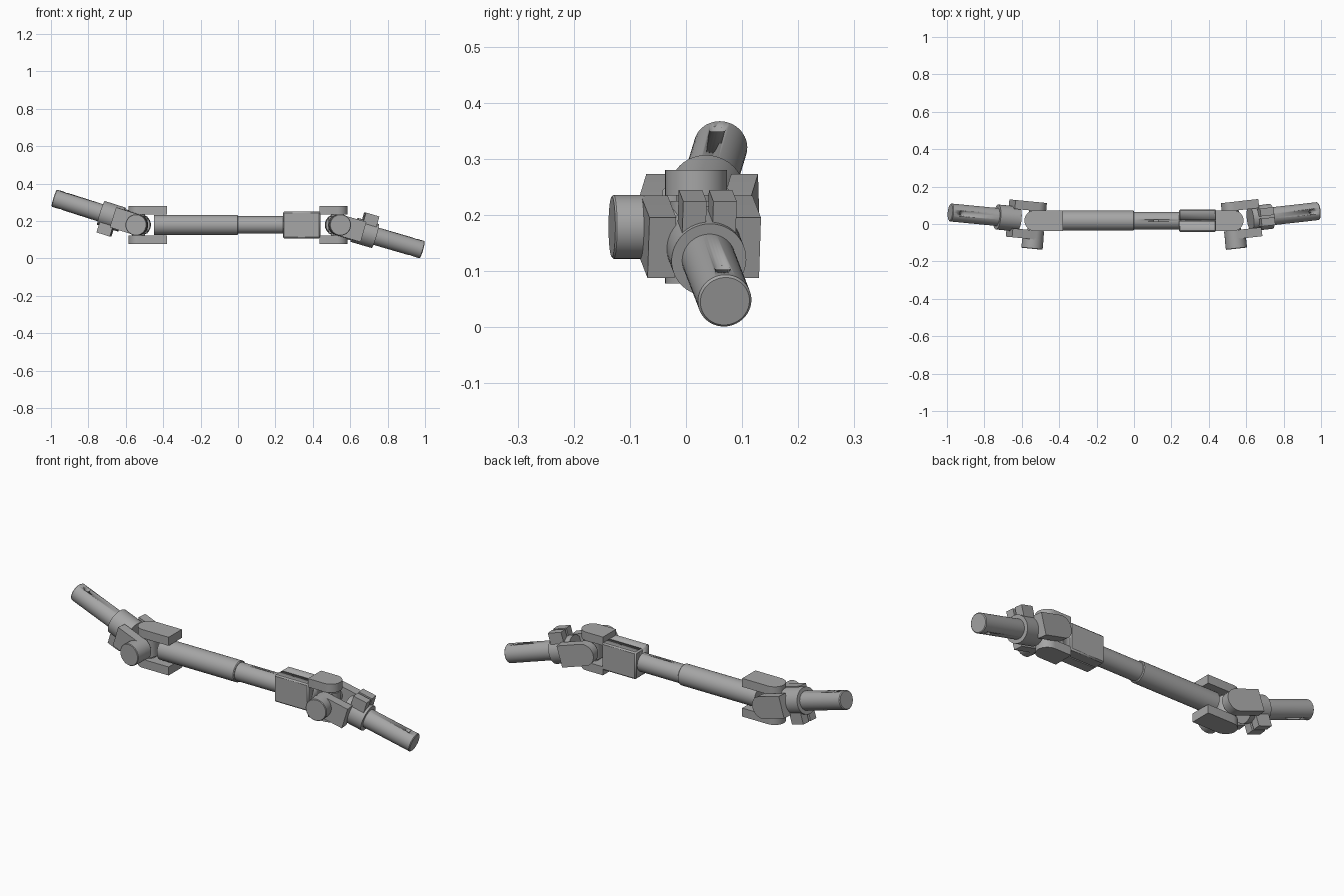
import bpy, bmesh, math
from mathutils import Matrix, Vector

if "Cube" in bpy.data.objects:
    bpy.data.objects.remove(bpy.data.objects["Cube"], do_unlink=True)

STEEL = (0.38, 0.38, 0.38, 1)
mat = bpy.data.materials.new("grey_steel")
mat.use_nodes = True
mat.diffuse_color = STEEL
mat.node_tree.nodes["Principled BSDF"].inputs["Base Color"].default_value = STEEL

CY, CZ, JX = 0.018, 0.179, 0.531       # shaft axis and joint distance
CENTRE = Matrix.Translation((0, CY, CZ))


def finish(bm, name, frame):
    bmesh.ops.recalc_face_normals(bm, faces=bm.faces)
    mesh = bpy.data.meshes.new(name)
    bm.to_mesh(mesh)
    bm.free()
    mesh.materials.append(mat)
    ob = bpy.data.objects.new(name, mesh)
    bpy.context.collection.objects.link(ob)
    ob.matrix_world = frame
    bpy.ops.object.select_all(action='DESELECT')
    ob.select_set(True)
    bpy.context.view_layer.objects.active = ob
    bpy.ops.object.shade_smooth_by_angle(angle=math.radians(35))
    return ob


def box(name, frame, x, y, z):
    """Box from (min, max) pairs."""
    bm = bmesh.new()
    size = [abs(b - a) for a, b in (x, y, z)]
    mid = Vector([(a + b) / 2 for a, b in (x, y, z)])
    bmesh.ops.create_cube(bm, size=1, matrix=Matrix.Translation(mid) @ Matrix.Diagonal((*size, 1)))
    return finish(bm, name, frame)


def rod(name, frame, axis, radius, start, end, offset=(0, 0, 0), chamfer=0):
    """Round bar along a local axis, chamfered at its far end."""
    bm = bmesh.new()
    tip = end - math.copysign(chamfer, end - start)
    profile = [(0, start), (radius, start), (radius, tip)]
    if chamfer:
        profile.append((radius - chamfer, end))
    profile.append((0, end))
    pts = [bm.verts.new((r, 0, h)) for r, h in profile]
    edges = [bm.edges.new(pair) for pair in zip(pts, pts[1:])]
    bmesh.ops.spin(bm, geom=pts + edges, cent=(0, 0, 0), axis=(0, 0, 1),
                   angle=math.tau, steps=48, use_duplicate=False)
    bmesh.ops.remove_doubles(bm, verts=bm.verts, dist=1e-5)
    turn = {"x": Matrix.Rotation(math.pi / 2, 4, 'Y'),
            "y": Matrix.Rotation(-math.pi / 2, 4, 'X'),
            "z": Matrix()}[axis]
    bm.transform(Matrix.Translation(offset) @ turn)
    return finish(bm, name, frame)


def ear(name, frame, half, x0, x1, low, high, upright):
    """Plate with a round end about x0 and a square end at x1."""
    bm = bmesh.new()
    s = math.copysign(1, x1 - x0)
    outline = [(x1, -half), (x1, half)]
    for i in range(21):
        a = math.pi / 2 + math.pi * i / 20
        outline.append((x0 + s * half * math.cos(a), half * math.sin(a)))
    verts = [bm.verts.new((u, v, low) if upright else (u, low, v)) for u, v in outline]
    face = bm.faces.new(verts)
    grown = bmesh.ops.extrude_face_region(bm, geom=[face])["geom"]
    shift = (0, 0, high - low) if upright else (0, high - low, 0)
    bmesh.ops.translate(bm, vec=shift, verts=[g for g in grown if isinstance(g, bmesh.types.BMVert)])
    return finish(bm, name, frame)


def cut(ob, cutter):
    m = ob.modifiers.new("cut", 'BOOLEAN')
    m.operation, m.solver, m.object = 'DIFFERENCE', 'EXACT', cutter
    bpy.context.view_layer.objects.active = ob
    bpy.ops.object.modifier_apply(modifier=m.name)
    bpy.data.objects.remove(cutter, do_unlink=True)


# Telescopic middle shaft
rod("outer_shaft_tube", CENTRE, "x", 0.054, -0.45, 0.0, chamfer=0.004)
inner = rod("inner_shaft", CENTRE, "x", 0.047, -0.01, 0.3)
cut(inner, box("slot_cutter", CENTRE, (0.103, 0.13), (-0.004, 0.004), (0.035, 0.1)))

# Square sleeve with a slit above and below
sleeve = box("sleeve_block", CENTRE, (0.24, 0.44), (-0.06, 0.06), (-0.072, 0.072))
bev = sleeve.modifiers.new("bevel", 'BEVEL')
bev.width, bev.segments = 0.007, 1
bpy.ops.object.modifier_apply(modifier="bevel")
for s in (-1, 1):
    cut(sleeve, box("slit_cutter", CENTRE, (0.23, 0.45), (-0.003, 0.003), (s * 0.06, s * 0.1)))

# Each end: inner yoke, cross, outer yoke and stub shaft
ends = (("left", 1, 0.113, -0.292, 0.435), ("right", -1, 0.097, 0.318, 0.38))
for side, s, yaw, rise, root in ends:
    hub = Matrix.Translation((s * JX, CY, CZ))
    for level, k in (("upper", 1), ("lower", -1)):
        ear(f"{side}_inner_yoke_{level}_ear", hub, 0.055, 0, s * (root - JX),
            k * 0.056, k * 0.101, True)

    # Tilted frame: x along the stub shaft, y level, z upward
    x = Vector((1, s * yaw, s * rise)).normalized()
    y = Vector((0, 0, 1)).cross(x).normalized()
    tilt = hub @ Matrix((x, y, x.cross(y))).transposed().to_4x4()

    # Cross between the two yokes
    rod(f"{side}_cross_upright_pin", hub, "z", 0.035, -0.08, 0.08)
    rod(f"{side}_cross_level_pin", tilt, "y", 0.035, -0.08, 0.08)
    rod(f"{side}_cross_body", hub, "z", 0.046, -0.046, 0.046)

    # Outer yoke ears, with a bearing cap on the front one
    for place, k in (("front", -1), ("back", 1)):
        ear(f"{side}_outer_yoke_{place}_ear", tilt, 0.056, 0, s * 0.135, k * 0.052, k * 0.1, False)
    rod(f"{side}_bearing_cap", tilt, "y", 0.057, -0.095, -0.151, chamfer=0.003)

    # Clamp collar with a split pair of lugs
    rod(f"{side}_clamp_collar", tilt, "x", 0.067, s * 0.095, s * 0.212)
    for place, k in (("front", -1), ("back", 1)):
        box(f"{side}_clamp_{place}_lug", tilt, (s * 0.125, s * 0.2),
            (k * 0.006, k * 0.048), (s * 0.03, s * 0.105))

    # Stub shaft with a cross hole near its tip
    stub = rod(f"{side}_stub_shaft", tilt, "x", 0.048, s * 0.2, s * 0.476, chamfer=0.004)
    cut(stub, rod("hole_cutter", tilt, "z", 0.014, -0.1, 0.1, offset=(s * 0.425, 0, 0)))
